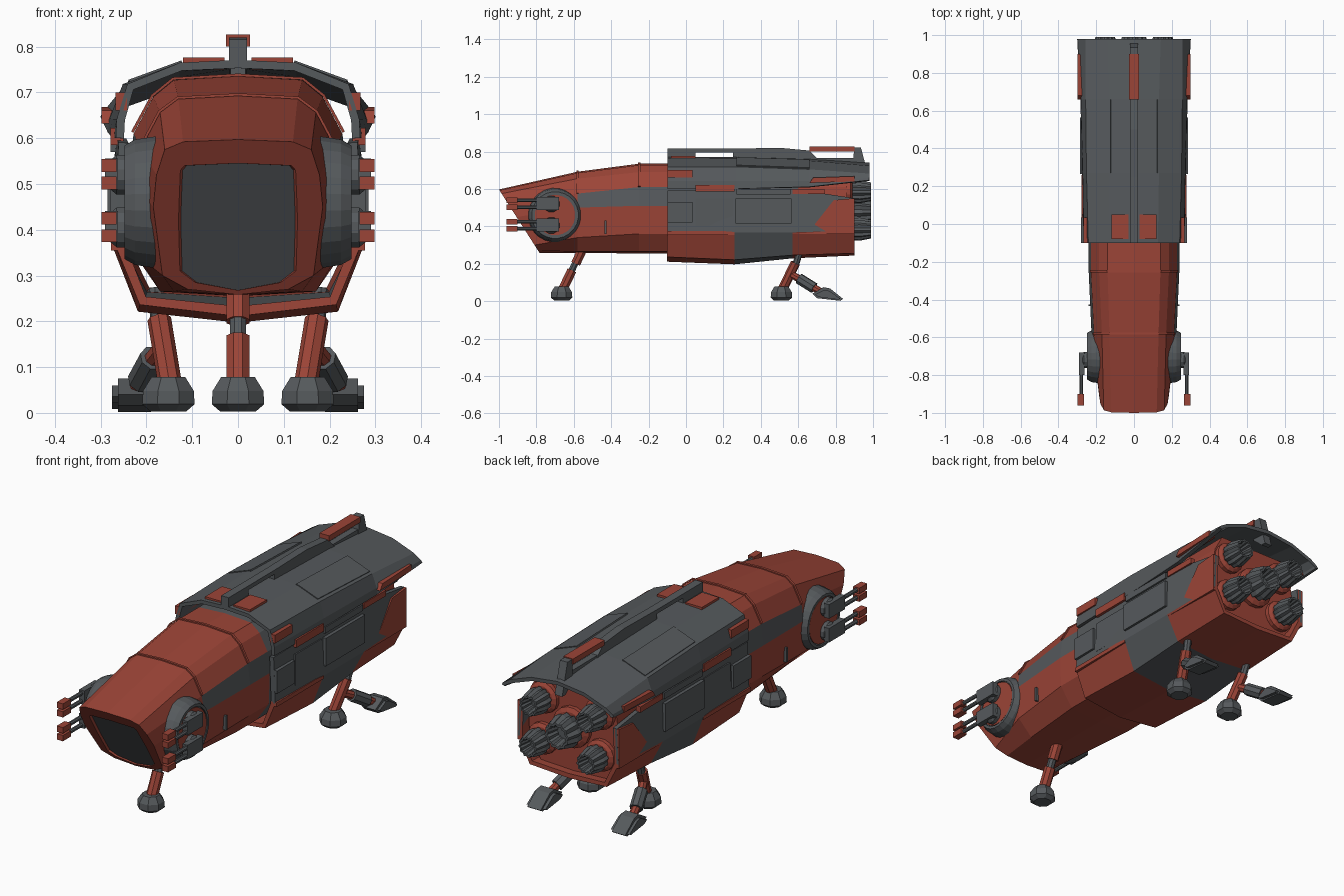
import bpy, bmesh, math
from mathutils import Vector

cube = bpy.data.objects.get("Cube")
if cube:
    bpy.data.objects.remove(cube, do_unlink=True)

RED, GREY = 0, 1


def material(name, rgb):
    m = bpy.data.materials.new(name)
    m.use_nodes = True
    m.diffuse_color = (*rgb, 1)
    m.node_tree.nodes["Principled BSDF"].inputs["Base Color"].default_value = (*rgb, 1)
    return m


MATS = [material("rust_red", (0.33, 0.058, 0.038)), material("steel_grey", (0.092, 0.101, 0.108))]


def finish(name, bm, mirror=False, thickness=0):
    bmesh.ops.recalc_face_normals(bm, faces=bm.faces)
    me = bpy.data.meshes.new(name)
    bm.to_mesh(me)
    bm.free()
    for m in MATS:
        me.materials.append(m)
    ob = bpy.data.objects.new(name, me)
    bpy.context.scene.collection.objects.link(ob)
    if mirror:
        mod = ob.modifiers.new("mirror", 'MIRROR')
        mod.use_clip = True
    if thickness:
        mod = ob.modifiers.new("thickness", 'SOLIDIFY')
        mod.thickness = thickness
        mod.offset = 0
    return ob


def lathe(bm, profile, p, d, mat, n=12, flute=1):
    """Turn (radius, height) pairs around an axis from p along d."""
    q = Vector(d).to_track_quat('Z', 'Y')
    rings = []
    for r, h in profile:
        ring = []
        for i in range(n):
            a = 2 * math.pi * (i + 0.5) / n
            k = r * (flute if i % 2 else 1)
            ring.append(bm.verts.new(Vector(p) + q @ Vector((k * math.cos(a), k * math.sin(a), h))))
        rings.append(ring)
    faces = [bm.faces.new((a[i], a[(i + 1) % n], b[(i + 1) % n], b[i]))
             for a, b in zip(rings, rings[1:]) for i in range(n)]
    faces += [bm.faces.new(rings[0][::-1]), bm.faces.new(rings[-1])]
    for f in faces:
        f.material_index = mat


def rod(bm, a, b, r, mat, n=8):
    d = Vector(b) - Vector(a)
    lathe(bm, [(r, 0), (r, d.length)], a, d, mat, n)


def plate(bm, pts, x0, x1, mat):
    """Side outline of (y, z) points, extruded across x."""
    a, b = [[bm.verts.new((x, y, z)) for y, z in pts] for x in (x0, x1)]
    n = len(pts)
    faces = [bm.faces.new((a[i], a[(i + 1) % n], b[(i + 1) % n], b[i])) for i in range(n)]
    faces += [bm.faces.new(a[::-1]), bm.faces.new(b)]
    for f in faces:
        f.material_index = mat


def box(bm, x0, x1, y0, y1, z0, z1, mat):
    plate(bm, [(y0, z0), (y1, z0), (y1, z1), (y0, z1)], x0, x1, mat)


def loft(bm, sections, rule, cap_ends=False):
    """Half sections (y, [(x, z)...]); y may be a function of z. rule(y, band) gives the colour."""
    rows = [[bm.verts.new((x, y(z) if callable(y) else y, z)) for x, z in pts] for y, pts in sections]
    for a, b in zip(rows, rows[1:]):
        for i in range(len(a) - 1):
            f = bm.faces.new((a[i], a[i + 1], b[i + 1], b[i]))
            f.material_index = rule(f.calc_center_median().y, i)
    if cap_ends:
        bm.faces.new(rows[0]).material_index = GREY
        bm.faces.new(rows[-1]).material_index = RED


# Inner hull with slanted nose, recessed windscreen and grey side band
body = [(0, .735), (.14, .727), (.185, .69), (.228, .61), (.24, .51), (.235, .36), (.17, .265), (0, .255)]
nose = [(0, .597), (.12, .592), (.16, .575), (.178, .52), (.185, .45), (.165, .3), (.11, .27), (0, .258)]
glass = [(0, .545), (.112, .54), (.121, .53), (.123, .48), (.125, .42), (.122, .31), (.09, .285), (0, .268)]
mid = [(0, .692), (.13, .685), (.17, .655), (.212, .575), (.225, .5), (.215, .34), (.14, .265), (0, .258)]
slant = lambda off: (lambda z: -1 + off + (.597 - z) * .64)
low_body = [(x, min(z, .69)) for x, z in body]


def hull_rule(y, i):
    if y < -.1:
        return GREY if i == 3 and y > -.6 else RED
    return GREY if y < .6 else RED


bm = bmesh.new()
loft(bm, [(slant(.012), glass), (slant(0), [(x * 1.04, z) for x, z in glass]), (slant(0), nose),
          (-.58, mid), (-.25, body), (-.1, body), (.6, body), (.86, low_body)], hull_rule, True)
finish("inner_hull", bm, True)

# Raised seam ribs over the nose and side vents
bm = bmesh.new()
for y, prof in ((-.58, mid), (-.25, body)):
    rim = [(x * 1.012, z + .003) for x, z in prof[:4]]
    loft(bm, [(y - .006, rim), (y + .006, rim)], lambda y, i: RED)
finish("hull_seams", bm, True, .006)
bm = bmesh.new()
box(bm, .225, .241, -.435, -.425, .36, .43, GREY)
finish("side_vents", bm, True)

# Lower armour shell, open at the top
bm = bmesh.new()
loft(bm, [(-.1, [(.25, .59), (.258, .37), (.208, .245), (0, .222)]),
          (.26, [(.255, .6), (.265, .37), (.212, .23), (0, .208)]),
          (.57, [(.257, .6), (.265, .37), (.205, .255), (0, .24)]),
          (.9, [(.25, .55), (.258, .38), (.2, .265), (0, .255)])],
     lambda y, i: GREY if i == 0 or .26 < y < .57 else RED)
finish("lower_armour", bm, True, .022)

# Roof shell, overhanging the engines
roof = [(-.1, [(0, .762), (.125, .756), (.235, .712), (.256, .64), (.258, .6)]),
        (.27, [(0, .762), (.13, .754), (.245, .712), (.262, .64), (.265, .6)]),
        (.66, [(0, .752), (.13, .742), (.25, .698), (.272, .64), (.275, .61)]),
        (.98, [(0, .732), (.14, .715), (.25, .675), (.285, .655), (.292, .645)])]
bm = bmesh.new()
loft(bm, roof, lambda y, i: GREY)
finish("roof_shell", bm, True, .018)
bm = bmesh.new()
loft(bm, [(y, [(x - .008, z + .011) for x, z in pts[1:3]]) for y, pts in roof[1:3]], lambda y, i: GREY)
finish("roof_panels", bm, True, .01)

# Armour plates and trim on the flanks and roof
bm = bmesh.new()
box(bm, .03, .12, -.08, .05, .75, .776, RED)
box(bm, .242, .268, -.1, .035, .66, .7, RED)
box(bm, .25, .278, .05, .26, .585, .622, RED)
box(bm, .25, .275, .57, .74, .572, .6, RED)
plate(bm, [(.66, .632), (.9, .64), (.9, .668), (.68, .66)], .262, .298, RED)
plate(bm, [(.57, .36), (.57, .375), (.66, .375), (.79, .54), (.9, .55), (.9, .36)], .245, .272, RED)
plate(bm, [(-.1, .355), (-.1, .375), (.2, .375), (.26, .37), (.26, .355)], .245, .277, RED)
box(bm, .25, .28, -.1, .035, .42, .53, GREY)
box(bm, .25, .285, .265, .565, .415, .55, GREY)
box(bm, .25, .278, .27, .56, .57, .6, GREY)
box(bm, .25, .272, .05, .25, .4, .55, GREY)
finish("flank_plates", bm, True)

# Dorsal spine
bm = bmesh.new()
box(bm, -.02, .02, -.1, .27, .795, .815, GREY)
box(bm, -.02, .02, -.1, .05, .755, .8, GREY)
plate(bm, [(.25, .75), (.25, .815), (.5, .82), (.66, .805), (.72, .745), (.66, .74)], -.02, .02, GREY)
box(bm, -.026, .026, .66, .9, .8, .826, RED)
plate(bm, [(.89, .72), (.9, .822), (.935, .822), (.975, .67), (.95, .67)], -.02, .02, GREY)
box(bm, -.016, .016, .05, .95, .735, .765, GREY)
finish("dorsal_spine", bm)

# Engines: a large central one and four around it, with red collars
bm = bmesh.new()
for x, z, s in ((0, .48, 1.3), (.15, .585, 1), (-.15, .585, 1), (.155, .385, 1), (-.155, .385, 1)):
    lathe(bm, [(.075 * s, 0), (.075 * s, .05), (.06 * s, .06)], (x, .83, z), (0, 1, 0), RED, 16)
    lathe(bm, [(.05 * s, 0), (.06 * s, .02), (.062 * s, .05), (.05 * s, .11), (.04 * s, .11), (.03 * s, .05)],
          (x, .88, z), (0, 1, 0), GREY, 24, .86)
finish("engines", bm)

# Gun turrets on the cheeks
bm = bmesh.new()
hub = (.18, -.7, .46)
lathe(bm, [(.145, 0), (.138, .045), (.125, .068), (.112, .068), (.112, .06)], hub, (1, 0, 0), GREY, 24)
lathe(bm, [(.108, 0), (.108, .066)], hub, (1, 0, 0), RED, 24)
for z in (.52, .405):
    lathe(bm, [(.045, 0), (.045, .03), (.032, .045)], (.235, -.72, z), (1, 0, 0), GREY, 12)
    box(bm, .262, .29, -.8, -.68, z - .032, z + .036, GREY)
    for dz in (-.018, .02):
        rod(bm, (.28, -.92, z + dz), (.28, -.75, z + dz), .01, GREY)
        box(bm, .265, .298, -.96, -.9, z + dz - .014, z + dz + .014, RED)
finish("gun_turrets", bm, True)

# Landing legs
FOOT = [(.042, 0), (.062, .016), (.06, .045), (.04, .075)]
bm = bmesh.new()
lathe(bm, FOOT, (0, -.665, .003), (0, 0, 1), GREY, 8)
rod(bm, (0, -.66, .06), (0, -.61, .165), .027, RED)
rod(bm, (0, -.61, .165), (0, -.575, .24), .019, GREY)
rod(bm, (0, -.59, .2), (0, -.55, .285), .027, RED)
finish("front_leg", bm)

bm = bmesh.new()
lathe(bm, FOOT, (.152, .51, .003), (0, 0, 1), GREY, 8)
rod(bm, (.148, .515, .06), (.172, .585, .205), .026, RED)
rod(bm, (.172, .585, .19), (.18, .61, .27), .018, GREY)
rod(bm, (.16, .55, .15), (.2, .64, .1), .02, RED)
rod(bm, (.185, .605, .12), (.212, .685, .07), .03, GREY)
rod(bm, (.205, .66, .085), (.222, .73, .045), .02, RED)
plate(bm, [(.675, .04), (.735, .075), (.77, .068), (.84, .012), (.825, .002), (.7, .016)], .19, .262, GREY)
plate(bm, [(.69, .036), (.74, .06), (.765, .055), (.825, .014), (.815, .008), (.71, .022)], .175, .275, GREY)
finish("rear_legs", bm, True)
